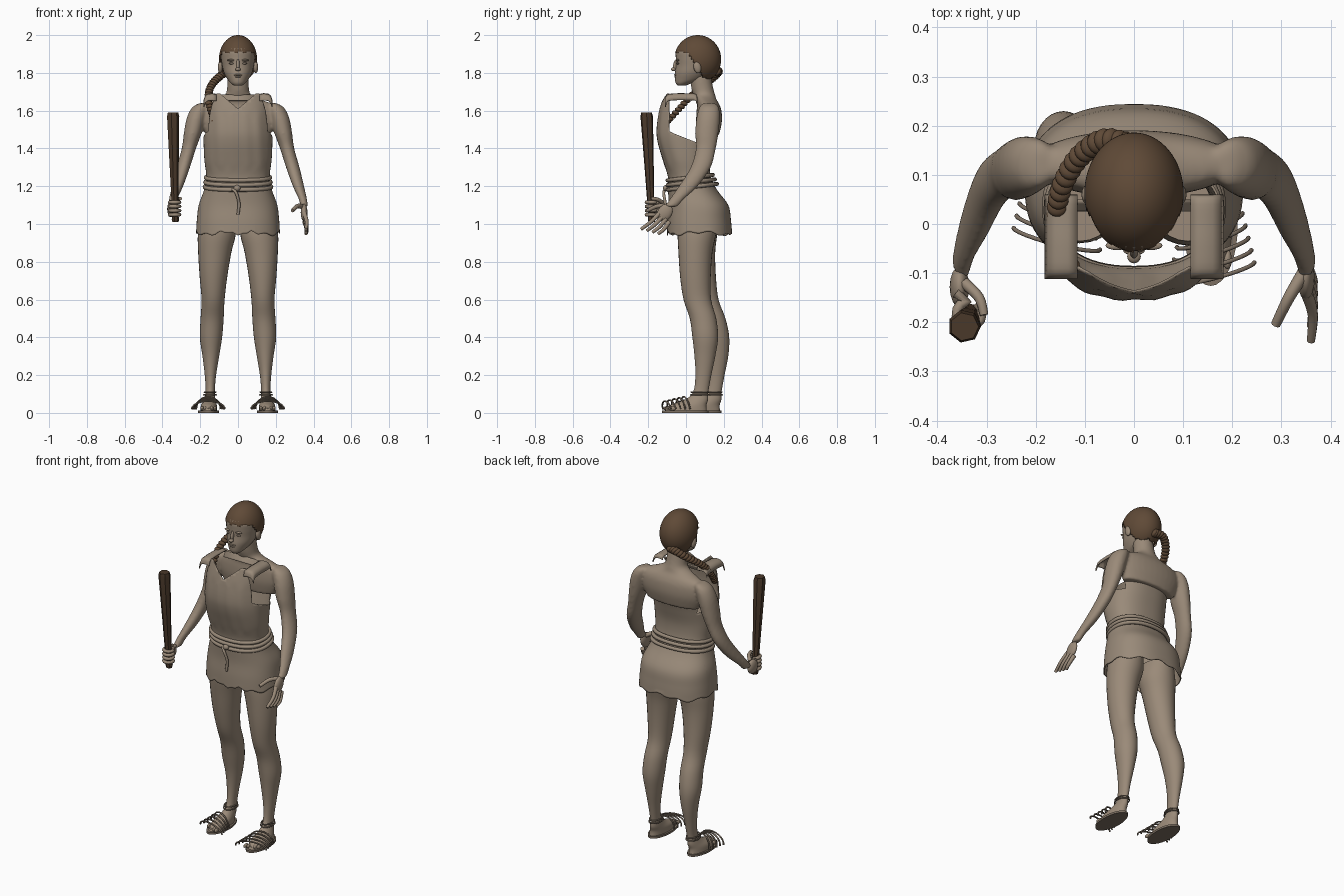
import bpy, bmesh, math
from mathutils import Vector

if "Cube" in bpy.data.objects:
    bpy.data.objects.remove(bpy.data.objects["Cube"])


def material(name, r, g, b):
    m = bpy.data.materials.new(name)
    m.use_nodes = True
    m.diffuse_color = (r, g, b, 1)
    m.node_tree.nodes["Principled BSDF"].inputs["Base Color"].default_value = (r, g, b, 1)
    return m


SKIN = material("warm_skin", .325, .255, .19)
CLOTH = material("undyed_cloth", .32, .255, .192)
HAIR = material("brown_hair", .115, .068, .038)
WOOD = material("dark_wood", .068, .04, .023)
STRAP = material("sandal_leather", .2, .158, .12)


def finish(name, bm, mat, angle=50):
    bmesh.ops.recalc_face_normals(bm, faces=bm.faces)
    me = bpy.data.meshes.new(name)
    bm.to_mesh(me)
    bm.free()
    me.materials.append(mat)
    me.polygons.foreach_set("use_smooth", [True] * len(me.polygons))
    me.set_sharp_from_angle(angle=math.radians(angle))
    ob = bpy.data.objects.new(name, me)
    bpy.context.collection.objects.link(ob)
    return ob


def spline(rows, n):
    """Smooth interpolation through rows of numbers."""
    out = []
    for i in range(len(rows) - 1):
        p = [rows[max(0, min(len(rows) - 1, i + k))] for k in (-1, 0, 1, 2)]
        for j in range(n):
            t = j / n
            out.append([b + .5 * t * (c - a + t * (2*a - 5*b + 4*c - d + t * (3*(b - c) + d - a)))
                        for a, b, c, d in zip(*p)])
    return out + [list(rows[-1])]


def ring(z, cx, cy, rx, ry, seg, power):
    pts = []
    for k in range(seg):
        a = 2 * math.pi * k / seg
        c, s = math.cos(a), math.sin(a)
        pts.append(Vector((cx + rx * math.copysign(abs(c) ** power, c),
                           cy + ry * math.copysign(abs(s) ** power, s), z)))
    return pts


def loft(rows, seg=24, sub=4, power=1, caps=True, mirror=1, into=None):
    """Stack of level rings, each row being z, centre x, centre y, radius x, radius y."""
    bm = into or bmesh.new()
    rings = [[bm.verts.new(v) for v in ring(z, cx * mirror, cy, rx, ry, seg, power)]
             for z, cx, cy, rx, ry in spline(rows, sub)]
    for lo, hi in zip(rings, rings[1:]):
        for k in range(seg):
            j = (k + 1) % seg
            bm.faces.new((lo[k], lo[j], hi[j], hi[k]))
    if caps:
        bm.faces.new(rings[0])
        bm.faces.new(rings[-1])
    return bm


def blob(name, centre, size, mat, turn=0):
    bm = bmesh.new()
    bmesh.ops.create_uvsphere(bm, u_segments=16, v_segments=10, radius=1)
    ob = finish(name, bm, mat)
    ob.location, ob.scale, ob.rotation_euler = centre, size, (turn, 0, 0)
    return ob


def cord(name, points, radius, mat, cyclic=False, taper=1):
    cu = bpy.data.curves.new(name, "CURVE")
    cu.dimensions = "3D"
    cu.bevel_depth, cu.bevel_resolution, cu.use_fill_caps = radius, 2, True
    sp = cu.splines.new("POLY")
    sp.points.add(len(points) - 1)
    for i, (pt, p) in enumerate(zip(sp.points, points)):
        pt.co = (*p, 1)
        pt.radius = 1 + (taper - 1) * i / len(points)
    sp.use_cyclic_u, sp.use_smooth = cyclic, True
    cu.materials.append(mat)
    ob = bpy.data.objects.new(name, cu)
    bpy.context.collection.objects.link(ob)


def ribbon(name, path, section):
    """Cloth strip following a path of y, z; the section lists x and drop."""
    bm = bmesh.new()
    rows = [[bm.verts.new((x, y, z - drop)) for x, drop in section] for y, z in spline(path, 4)]
    for a, b in zip(rows, rows[1:]):
        for k in range(len(section) - 1):
            bm.faces.new((a[k], a[k + 1], b[k + 1], b[k]))
    finish(name, bm, CLOTH).modifiers.new("thickness", "SOLIDIFY").thickness = .006


# Tunic: waisted tube with ragged hem, open armholes, V neck and low back
tunic_rows = [(.95, 0, .072, .222, .172), (1.02, 0, .07, .218, .168), (1.1, 0, .066, .208, .158),
              (1.18, 0, .035, .18, .13), (1.25, 0, .018, .168, .114), (1.34, 0, .002, .178, .124),
              (1.43, 0, -.002, .182, .146), (1.5, 0, .003, .182, .158), (1.6, 0, .015, .18, .157),
              (1.69, 0, .03, .172, .147)]
bm = loft(tunic_rows, 72, 5, .85, False)
cuts = [((0, 0, 1.61), (.85, 0, -1)), ((0, 0, 1.61), (-.85, 0, -1)), ((0, -.09, 0), (0, 1, 0)),
        ((0, -.09, 1.49), (0, 1, 2.5)), ((0, 0, 1.43), (0, 0, 1)), ((0, .1, 0), (0, 1, 0)),
        ((0, 0, 1.535), (0, 0, 1))]
for point, normal in cuts:
    bmesh.ops.bisect_plane(bm, geom=bm.verts[:] + bm.edges[:] + bm.faces[:], dist=1e-5,
                           plane_co=point, plane_no=normal)
gone = []
for f in bm.faces:
    c = f.calc_center_median()
    armhole = c.z > 1.43 and -.09 + 2.5 * max(0, 1.49 - c.z) < c.y < .1
    v_neck = c.y < 0 and c.z > 1.61 + .85 * abs(c.x)
    low_back = c.y > 0 and c.z > 1.535
    if armhole or v_neck or low_back:
        gone.append(f)
bmesh.ops.delete(bm, geom=gone, context="FACES")
for v in bm.verts:
    a = math.atan2(v.co.y, v.co.x)
    if v.co.z < .97:
        v.co.z += .007 * math.sin(5 * a) + .007 * math.sin(13 * a + 1)
    elif 1.3 < v.co.z < 1.6 and v.co.y < 0:
        v.co.y += .002 * math.sin(90 * v.co.x + 5 * v.co.z)
finish("tunic", bm, CLOTH).modifiers.new("thickness", "SOLIDIFY").thickness = .005
for s, side in ((1, "left"), (-1, "right")):
    ribbon(side + "_tunic_strap", [(-.112, 1.655), (-.1, 1.685), (-.05, 1.692), (0, 1.692),
                                   (.05, 1.69), (.06, 1.672)],
           [(s * .115, .004), (s * .135, 0), (s * .16, .002), (s * .174, .012), (s * .182, .035)])
ribbon("back_collar", [(.045, 1.685), (.025, 1.655)], [(-.115, 0), (.115, 0)])

# Rope belt, higher at the back, with a knot and hanging end
for i, z in enumerate((1.195, 1.22, 1.245)):
    band = ring(z, 0, .034 - .006 * i, .176 - .003 * i, .13 - .005 * i, 64, .88)
    cord("belt_rope_%d" % (i + 1), [p + Vector((0, 0, .12 * (p.y - .02))) for p in band],
         .011, CLOTH, True)
cord("belt_end", spline([(-.03, -.105, 1.185), (-.01, -.118, 1.165), (.005, -.11, 1.11), (0, -.112, 1.05)], 5),
     .008, CLOTH)
blob("belt_knot", (-.005, -.108, 1.19), (.018, .014, .016), CLOTH)

# Bare shoulders, neck and arms, fused into one skin
yoke_rows = [(1.47, 0, .12, .17, .055), (1.54, 0, .122, .205, .068), (1.6, 0, .122, .21, .066),
             (1.635, 0, .118, .185, .058), (1.66, 0, .106, .115, .055), (1.685, 0, .096, .068, .058),
             (1.72, 0, .086, .058, .058), (1.79, 0, .075, .055, .056)]
arm_rows = [(1.64, .185, .122, .02, .035), (1.615, .202, .122, .043, .053), (1.56, .222, .117, .05, .062),
            (1.48, .24, .11, .047, .062), (1.4, .26, .105, .038, .053), (1.3, .29, .078, .036, .054),
            (1.2, .32, .012, .03, .051), (1.13, .344, -.05, .022, .038), (1.09, .35, -.082, .02, .036)]
bm = loft(yoke_rows, 32)
for s in (1, -1):
    loft(arm_rows, mirror=s, into=bm)
skin = finish("shoulders_and_arms", bm, SKIN)
fuse = skin.modifiers.new("fuse", "REMESH")
fuse.mode, fuse.voxel_size, fuse.use_smooth_shade = "VOXEL", .008, True
soften = skin.modifiers.new("soften", "SMOOTH")
soften.factor, soften.iterations = .5, 8

# Head and face
finish("head", loft([(1.733, 0, -.022, .022, .022), (1.745, 0, -.012, .038, .042), (1.765, 0, .015, .055, .073),
       (1.8, 0, .035, .074, .093), (1.84, 0, .052, .084, .105), (1.88, 0, .055, .09, .109),
       (1.92, 0, .055, .09, .108), (1.96, 0, .06, .068, .085), (1.985, 0, .06, .02, .03)], 32), SKIN)
blob("nose_bridge", (0, -.055, 1.842), (.009, .013, .034), SKIN, -.25)
blob("nose_tip", (0, -.066, 1.819), (.014, .014, .01), SKIN)
blob("upper_lip", (0, -.055, 1.789), (.022, .008, .005), SKIN)
blob("lower_lip", (0, -.053, 1.780), (.018, .009, .006), SKIN)
for s, side in ((1, "left"), (-1, "right")):
    blob(side + "_brow", (s * .034, -.044, 1.867), (.024, .009, .006), SKIN)
    blob(side + "_eye", (s * .034, -.043, 1.85), (.013, .007, .006), STRAP)
    blob(side + "_ear", (s * .094, .06, 1.83), (.013, .02, .032), SKIN, .2)

# Cropped hair cap, cut away around the face
bm = bmesh.new()
bmesh.ops.create_uvsphere(bm, u_segments=64, v_segments=48, radius=1)
for v in bm.verts:
    v.co = Vector((v.co.x * .101, .062 + v.co.y * .124, 1.872 + v.co.z * .128))
cut = []
for f in bm.faces:
    c = f.calc_center_median()
    limit = 1.91 if c.y < .01 else (1.91 - 1.6 * (c.y - .01) if c.y < .09 else 1.77)
    if c.z < limit + .006 * math.sin(130 * c.x):
        cut.append(f)
bmesh.ops.delete(bm, geom=cut, context="FACES")
finish("hair_cap", bm, HAIR).modifiers.new("thickness", "SOLIDIFY").thickness = .006

# Braid over the right shoulder
braid = spline([(-.01, .16, 1.81), (-.06, .17, 1.805), (-.11, .138, 1.77), (-.145, .08, 1.725),
                (-.157, .02, 1.67), (-.145, -.04, 1.605), (-.125, -.095, 1.545)], 4)
for i, p in enumerate(braid):
    r = .026 - .008 * i / len(braid)
    ob = blob("braid_lock_%02d" % (i + 1), p, (r, r, r * .65), HAIR)
    step = Vector(braid[min(i + 1, len(braid) - 1)]) - Vector(braid[max(i - 1, 0)])
    ob.rotation_euler = step.to_track_quat("Z", "Y").to_euler()
    ob.rotation_euler.rotate_axis("X", .5)

# Open left hand
blob("left_palm", (.35, -.112, 1.06), (.018, .038, .05), SKIN, -.6)
for i in range(4):
    root = (.352, -.142 + .018 * i, 1.055 - .014 * i)
    mid = (.364, -.185 + .022 * i, 1.012 - .014 * i)
    tip = (.36, -.238 + .03 * i, .972 - .008 * i)
    cord("left_finger_%d" % (i + 1), spline([root, mid, tip], 4), .0125, SKIN, taper=.65)
cord("left_thumb", spline([(.345, -.1, 1.09), (.315, -.15, 1.095), (.288, -.205, 1.07)], 4), .014, SKIN, taper=.65)

# Club and the right fist around it
finish("club", loft([(1.01, -.332, -.182, .017, .017), (1.025, -.332, -.182, .021, .021),
       (1.05, -.333, -.184, .017, .017), (1.3, -.339, -.195, .025, .025),
       (1.57, -.345, -.208, .034, .034), (1.59, -.345, -.209, .029, .029)], 7, 1), WOOD, 20)
blob("right_palm", (-.355, -.128, 1.08), (.02, .042, .042), SKIN, -.3)
for i in range(4):
    z = 1.115 - .022 * i
    path = [(-.335 + .026 * math.cos(t * .5), -.183 + .026 * math.sin(t * .5), z) for t in range(-9, 3)]
    cord("right_finger_%d" % (i + 1), [(-.362, -.14, z)] + path, .011, SKIN, taper=.8)
cord("right_thumb", spline([(-.345, -.12, 1.11), (-.315, -.15, 1.13), (-.305, -.185, 1.135)], 4), .012, SKIN, taper=.7)

# Legs with feet, the right one set further back
leg_rows = [(1.04, .11, .065, .085, .1), (.95, .112, .058, .1, .102), (.85, .123, .05, .088, .09),
            (.72, .13, .05, .073, .081), (.6, .132, .06, .061, .073), (.5, .137, .09, .061, .07),
            (.4, .143, .102, .059, .068), (.3, .144, .1, .044, .055), (.2, .146, .092, .03, .042),
            (.11, .147, .078, .024, .04), (.07, .15, .055, .031, .062), (.04, .154, .01, .042, .098),
            (.012, .156, 0, .044, .11)]
for s, side in ((1, "left"), (-1, "right")):
    setback = 0 if s > 0 else .07
    rows = [(z, x, y + setback * max(0, min(1, (1 - z) * 1.4)), rx, ry) for z, x, y, rx, ry in leg_rows]
    finish(side + "_leg", loft(rows, 28, mirror=s), SKIN)
    finish(side + "_sandal_sole", loft([(z, .156, -.004 + setback, .055, .122) for z in (0, .012)],
           32, 1, mirror=s), STRAP)
    for i in range(5):
        blob("%s_toe_%d" % (side, i + 1), (s * (.122 + .017 * i), -.1 + .007 * i + setback, .024),
             (.009, .02, .012), SKIN)
    # Looped sandal laces, fanning backwards on the outer side
    for i in range(5):
        arc = []
        for t in range(13):
            c, h = math.cos(t * math.pi / 12), math.sin(t * math.pi / 12)
            arc.append((s * (.157 + (.088 - .006 * i) * c), -.1 + .025 * i + setback + .022 * c - .012 * h,
                        .02 + (.042 + .006 * i) * h))
        cord("%s_lace_%d" % (side, i + 1), arc, .0045, STRAP)
    for z, r in ((.095, .033), (.11, .03)):
        cord(side + "_ankle_lace", ring(z, s * .148, .073 + setback, r, r + .016, 24, 1), .004, STRAP, True)
